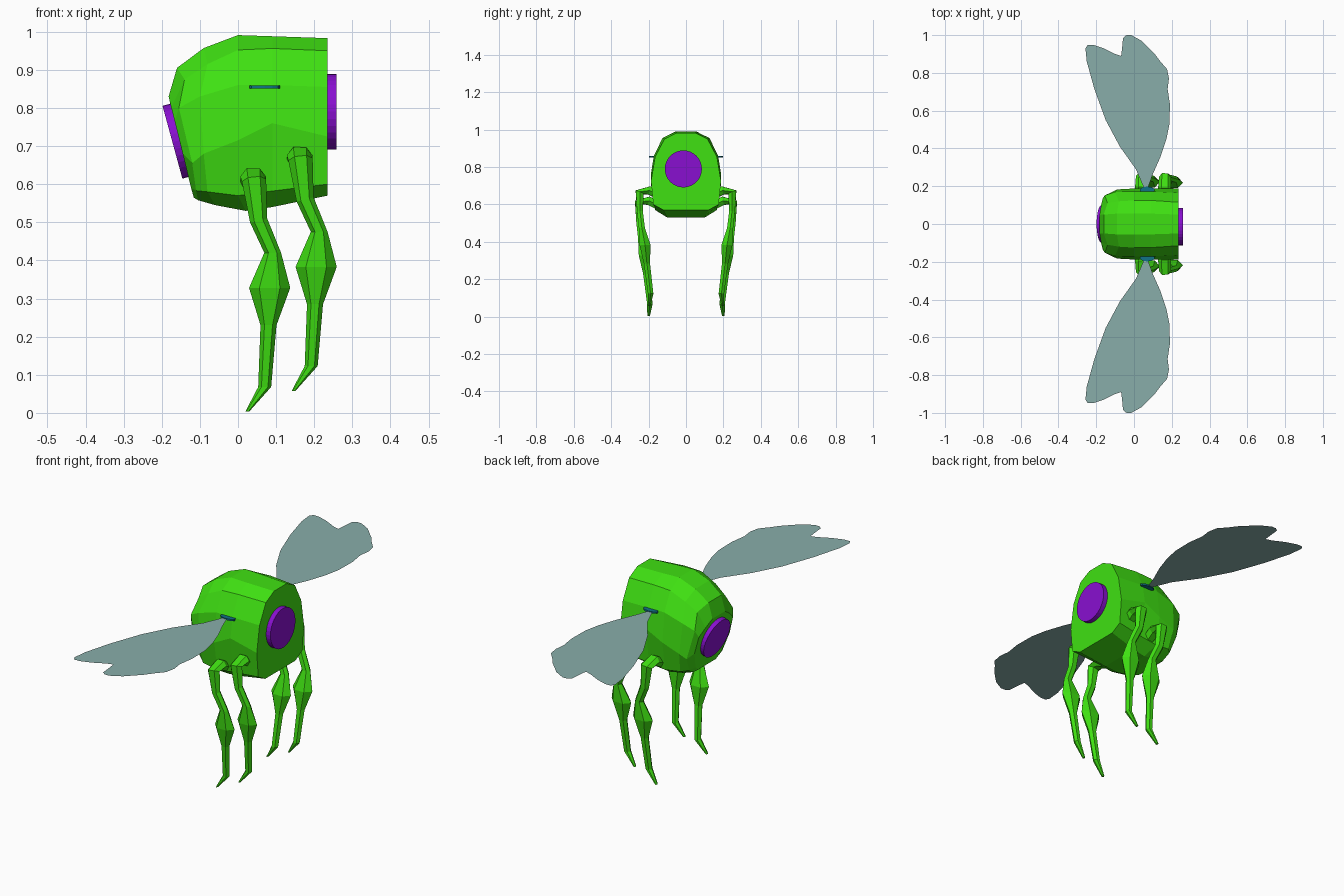
import bpy, bmesh, math
from mathutils import Vector

if "Cube" in bpy.data.objects:
    bpy.data.objects.remove(bpy.data.objects["Cube"])


def material(name, rgb):
    m = bpy.data.materials.new(name)
    m.diffuse_color = (*rgb, 1)
    m.use_nodes = True
    m.node_tree.nodes["Principled BSDF"].inputs["Base Color"].default_value = m.diffuse_color
    return m


GREEN = material("bright_green", (0.05, 0.75, 0.006))
PURPLE = material("purple", (0.25, 0.005, 0.63))
WING = material("pale_teal_grey", (0.25, 0.42, 0.40))
TEAL = material("dark_teal", (0.005, 0.17, 0.24))


def make(name, verts, faces, mat):
    bm = bmesh.new()
    vs = [bm.verts.new(v) for v in verts]
    for f in faces:
        bm.faces.new([vs[i] for i in f])
    bmesh.ops.recalc_face_normals(bm, faces=bm.faces)
    me = bpy.data.meshes.new(name)
    bm.to_mesh(me)
    bm.free()
    me.materials.append(mat)
    ob = bpy.data.objects.new(name, me)
    bpy.context.collection.objects.link(ob)
    return ob


def loft(name, rings, mat):
    n = len(rings[0])
    verts = [p for r in rings for p in r]
    faces = [(k * n + i, k * n + (i + 1) % n, (k + 1) * n + (i + 1) % n, (k + 1) * n + i)
             for k in range(len(rings) - 1) for i in range(n)]
    faces += [tuple(range(n)), tuple(range(len(verts) - n, len(verts)))]
    return make(name, verts, faces, mat)


# Body: half cross-sections (x, y, z) from top to belly, lofted along x
stations = [
    [(.235, .05, .983), (.235, .115, .95), (.235, .165, .855),
     (.235, .187, .725), (.235, .175, .60), (.235, .12, .57)],
    [(.09, .055, .988), (.09, .125, .956), (.09, .172, .86),
     (.09, .188, .76), (.09, .165, .582), (.09, .105, .54)],
    [(0, .055, .991), (0, .125, .952), (0, .172, .86),
     (0, .188, .715), (0, .165, .57), (.02, .10, .53)],
    [(-.09, .055, .957), (-.08, .12, .915), (-.10, .17, .83),
     (-.09, .183, .68), (-.08, .16, .58), (-.06, .10, .545)],
    [(-.16, .05, .905), (-.14, .11, .875), (-.155, .152, .80),
     (-.12, .167, .655), (-.11, .13, .583), (-.105, .09, .558)],
    [(-.182, .05, .83), (-.175, .095, .80), (-.166, .135, .765),
     (-.145, .14, .68), (-.123, .10, .59), (-.116, .07, .565)],
]
loft("body", [s + [(x, -y, z) for x, y, z in reversed(s)] for s in stations], GREEN)


# Round end discs
def disc(name, a, b, radius):
    a, b = Vector(a), Vector(b)
    t = (b - a).normalized()
    u = Vector((0, 1, 0))
    v = t.cross(u)
    ring = [(u * math.cos(i * math.tau / 32) + v * math.sin(i * math.tau / 32)) * radius
            for i in range(32)]
    loft(name, [[a + p for p in ring], [b + p for p in ring]], PURPLE)


disc("front_disc", (.23, -.014, .79), (.259, -.014, .79), .099)
disc("rear_disc", (-.150, 0, .716), (-.172, 0, .710), .099)

# Legs: centre line points with radii along x and y
leg_path = [
    ((.035, .11, .575), .026, .026), ((.04, .20, .62), .034, .026),
    ((.042, .252, .61), .032, .026), ((.054, .25, .505), .023, .018),
    ((.091, .24, .42), .022, .019), ((.083, .223, .328), .054, .034),
    ((.080, .213, .23), .021, .019), ((.070, .193, .068), .017, .017),
    ((.024, .20, .003), .005, .008),
]


def leg(name, shift, side):
    pts = [Vector(p) for p, _, _ in leg_path]
    rings = []
    for k, (_, ru, rv) in enumerate(leg_path):
        t = (pts[min(k + 1, len(pts) - 1)] - pts[max(k - 1, 0)]).normalized()
        if k >= 4:
            t = Vector((0, 0, -1))
        u = Vector((1, 0, 0))
        u = (u - t * u.dot(t)).normalized()
        v = t.cross(u)
        ring = []
        for i in range(6):
            a = i * math.tau / 6
            p = pts[k] + u * ru * math.cos(a) + v * rv * math.sin(a) + shift
            ring.append((p.x, p.y * side, max(p.z, 0)))
        rings.append(ring)
    loft(name, rings, GREEN)


# Wing outline in plan, flat sheet
outline = [
    (.053, .19), (.01, .29), (-.075, .41), (-.15, .55), (-.21, .715), (-.25, .86),
    (-.257, .93), (-.245, .948), (-.215, .948), (-.16, .93), (-.10, .90), (-.068, .89),
    (-.063, .93), (-.058, .985), (-.04, 1), (-.015, 1), (.04, .97), (.11, .90),
    (.14, .86), (.175, .82), (.185, .77), (.178, .715), (.19, .635), (.188, .53),
    (.172, .45), (.14, .355), (.10, .265), (.073, .19),
]

for side, label in ((1, "back"), (-1, "front")):
    leg(f"{label}_inner_leg", Vector((0, 0, 0)), side)
    leg(f"{label}_outer_leg", Vector((.122, -.004, .055)), side)
    make(f"{label}_wing", [(x, y * side, .855) for x, y in outline],
         [tuple(range(len(outline)))], WING)
    # Small flattened hinge at the wing root
    hinge = [(math.cos(i * math.tau / 12), math.sin(i * math.tau / 12)) for i in range(12)]
    loft(f"{label}_wing_hinge",
         [[(.07 + .04 * c, side * (.18 + .018 * s), z) for c, s in hinge]
          for z in (.851, .859)], TEAL)
